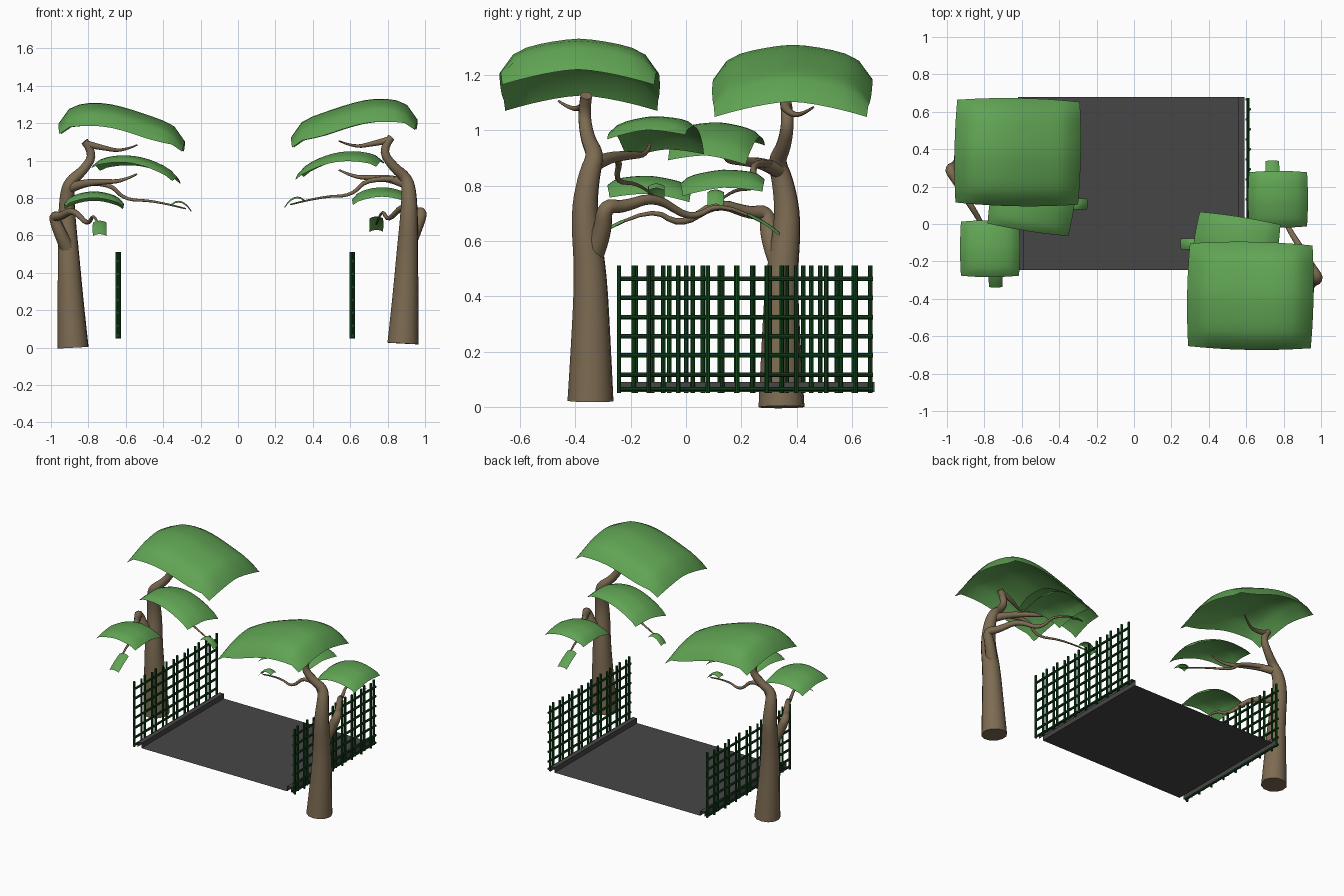
import bpy, bmesh, math
from mathutils import Vector, Matrix

if "Cube" in bpy.data.objects:
    bpy.data.objects.remove(bpy.data.objects["Cube"])


def material(name, rgb):
    m = bpy.data.materials.new(name)
    m.diffuse_color = (*rgb, 1)
    m.use_nodes = True
    m.node_tree.nodes["Principled BSDF"].inputs["Base Color"].default_value = m.diffuse_color
    return m


BARK = material("bark brown", (0.205, 0.148, 0.085))
LEAF = material("leaf green", (0.118, 0.37, 0.088))
FENCE = material("fence dark green", (0.006, 0.06, 0.011))
PAVING = material("paving grey", (0.061, 0.061, 0.061))


def add_mesh(name, bm, mat, smooth=False):
    me = bpy.data.meshes.new(name)
    bm.to_mesh(me)
    bm.free()
    me.materials.append(mat)
    for p in me.polygons:
        p.use_smooth = smooth
    ob = bpy.data.objects.new(name, me)
    bpy.context.collection.objects.link(ob)
    return ob


def add_with_twin(ob):
    """The left tree is the right one turned half round and slightly lower."""
    twin = ob.copy()
    twin.name = "left_" + ob.name
    twin.rotation_euler = (0, 0, math.pi)
    twin.location.z = -.022
    bpy.context.collection.objects.link(twin)


def limb(name, r0, r1, power, pts):
    """Round limb through the points, tapering from r0 to r1."""
    cu = bpy.data.curves.new(name, 'CURVE')
    cu.dimensions = '3D'
    cu.bevel_depth = 1
    cu.bevel_resolution = 4
    cu.use_fill_caps = True
    sp = cu.splines.new('NURBS')
    sp.points.add(len(pts) - 1)
    for i, (p, co) in enumerate(zip(sp.points, pts)):
        p.co = (*co, 1)
        p.radius = r1 + (r0 - r1) * (1 - i / (len(pts) - 1)) ** power
    sp.order_u = 3
    sp.use_endpoint_u = True
    sp.resolution_u = 4
    src = bpy.data.objects.new(name, cu)
    bpy.context.collection.objects.link(src)
    bpy.context.view_layer.update()
    me = bpy.data.meshes.new_from_object(src.evaluated_get(bpy.context.evaluated_depsgraph_get()))
    bpy.data.objects.remove(src)
    me.materials.clear()
    me.materials.append(BARK)
    ob = bpy.data.objects.new(name, me)
    bpy.context.collection.objects.link(ob)
    bpy.ops.object.select_all(action='DESELECT')
    ob.select_set(True)
    bpy.context.view_layer.objects.active = ob
    bpy.ops.object.shade_smooth_by_angle(angle=math.radians(50))
    add_with_twin(ob)


def canopy(name, centre, half, tilt, arch, rim, yaw=0, wave=0, n=12):
    """Domed leaf sheet: tilted, arched both ways, with a turned-down rim."""
    bm = bmesh.new()
    bmesh.ops.create_grid(bm, x_segments=n, y_segments=n, size=1)
    for vert in bm.verts:
        u, v = vert.co.x, vert.co.y
        z = tilt[0] * u + tilt[1] * v - arch[0] * u * u - arch[1] * abs(v) ** 1.5
        z -= rim * (u ** 10 + v ** 8 * (1 - abs(u) ** 5))
        z += wave * math.sin(3 * u)
        vert.co = (half[0] * u * (1 - .03 * v * v), half[1] * v * (1 - .05 * u * u), z)
    bm.transform(Matrix.Translation(centre) @ Matrix.Rotation(math.radians(yaw), 4, 'Z'))
    add_with_twin(add_mesh(name, bm, LEAF, True))


# Trunk, branches and twigs
limb("trunk", .084, .021, 1.8, [
    (.882, -.345, .022), (.895, -.343, .26), (.905, -.345, .5), (.915, -.37, .7), (.915, -.35, .84),
    (.9, -.325, .91), (.83, -.355, .965), (.765, -.37, 1.06), (.82, -.36, 1.125)])
limb("top_twig", .02, .004, 1.3, [
    (.81, -.36, 1.11), (.72, -.365, 1.09), (.62, -.41, 1.07), (.54, -.46, 1.105)])
limb("low_branch", .04, .004, 1.2, [
    (.91, -.335, .55), (.95, -.3, .63), (.99, -.295, .73), (.95, -.23, .72),
    (.88, -.11, .765), (.80, .02, .67), (.77, .13, .75), (.74, .29, .66)])
limb("middle_branch", .03, .005, 1.3, [
    (.91, -.345, .87), (.84, -.29, .9), (.72, -.2, .91), (.62, -.14, .91), (.54, -.13, .95)])
limb("hanging_twig", .016, .004, 1.3, [
    (.84, -.3, .9), (.69, -.23, .91), (.61, -.26, .81), (.45, -.17, .81), (.28, -.12, .765)])

# Leaf sheets
canopy("top_canopy", (.622, -.384, 1.31), (.338, .289), (.045, 0), (.068, .055), .07, -1, .015)
canopy("middle_canopy", (.545, -.11, 1.045), (.225, .15), (.035, .008), (.06, .025), .02, -9)
canopy("low_canopy", (.77, .132, .857), (.16, .152), (0, .008), (.045, .022), .02)
canopy("tip_leaf", (.302, -.107, .805), (.053, .03), (.018, 0), (.03, .008), .002, n=6)
canopy("hanging_leaf", (.74, .28, .673), (.037, .06), (0, -.036), (.01, .005), .003, n=6)


# Fences: round bars woven either side of the rails
def bar(bm, a, b, r=.008):
    a, b = Vector(a), Vector(b)
    d = b - a
    bmesh.ops.create_cone(bm, cap_ends=True, segments=8, radius1=r, radius2=r, depth=d.length,
                          matrix=Matrix.Translation((a + b) / 2)
                          @ d.to_track_quat('Z', 'Y').to_matrix().to_4x4())


CX = -.015
for name, s, count in (("right_fence", 1, 18), ("left_fence", -1, 16)):
    bm = bmesh.new()
    for k in range(count):
        y = -.242 + k * .908 / (count - 1)
        x = CX + s * (.633 if k % 2 == 0 else .618)
        bar(bm, (x, y, .05), (x, y, .512))
    for z in [.065] + [.117 + .0693 * k for k in range(6)]:
        bar(bm, (CX + s * .6255, -.25, z), (CX + s * .6255, .675, z))
    add_mesh(name, bm, FENCE)

# Paving sheet with a low raised kerb along both sides
bm = bmesh.new()
edge = [(-.605, .055), (-.605, .09), (-.573, .09), (-.573, .055)]
section = edge + [(-x, z) for x, z in reversed(edge)]
lines = [[bm.verts.new((x + CX, y, z)) for x, z in section] for y in (-.245, .68)]
for i in range(len(section) - 1):
    bm.faces.new((lines[0][i], lines[0][i + 1], lines[1][i + 1], lines[1][i]))
add_mesh("paving", bm, PAVING)
